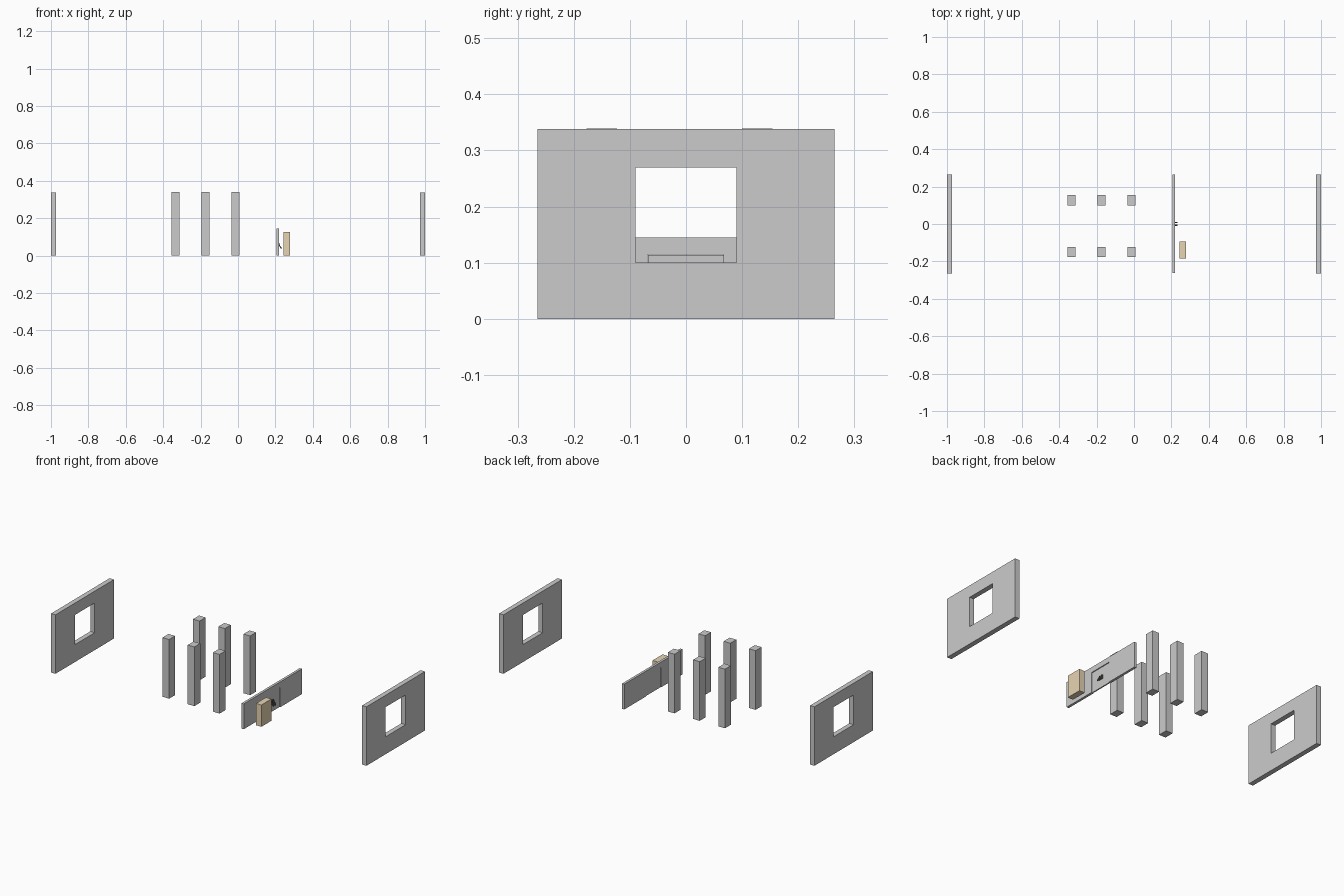
import bpy, bmesh

if "Cube" in bpy.data.objects:
    bpy.data.objects.remove(bpy.data.objects["Cube"])


def material(name, color):
    m = bpy.data.materials.new(name)
    m.diffuse_color = (*color, 1)
    m.use_nodes = True
    m.node_tree.nodes["Principled BSDF"].inputs["Base Color"].default_value = m.diffuse_color
    return m


def add_object(name, bm, mat=None):
    bmesh.ops.recalc_face_normals(bm, faces=bm.faces)
    mesh = bpy.data.meshes.new(name)
    bm.to_mesh(mesh)
    bm.free()
    obj = bpy.data.objects.new(name, mesh)
    bpy.context.collection.objects.link(obj)
    if mat:
        mesh.materials.append(mat)
    return obj


def box(name, x, y, z, mat=None):
    bm = bmesh.new()
    bmesh.ops.create_cube(bm, size=1)
    for v in bm.verts:
        v.co = [r[0] if c < 0 else r[1] for c, r in zip(v.co, (x, y, z))]
    return add_object(name, bm, mat)


def prism(name, outline, axis, lo, hi, mat=None):
    """Extrude a closed outline along x (points y,z) or y (points x,z)."""
    def place(p, t):
        return (t, p[0], p[1]) if axis == 'x' else (p[0], t, p[1])
    bm = bmesh.new()
    a = [bm.verts.new(place(p, lo)) for p in outline]
    b = [bm.verts.new(place(p, hi)) for p in outline]
    bm.faces.new(a)
    bm.faces.new(b)
    for i in range(len(a)):
        j = (i + 1) % len(a)
        bm.faces.new((a[i], a[j], b[j], b[i]))
    return add_object(name, bm, mat)


def window_wall(name, x0, x1):
    """Wall slab with a rectangular through-hole."""
    outer = [(-.265, 0), (.265, 0), (.265, .338), (-.265, .338)]
    inner = [(-.09, .1), (.09, .1), (.09, .27), (-.09, .27)]
    bm = bmesh.new()
    o0, i0, o1, i1 = [[bm.verts.new((x, y, z)) for y, z in loop]
                      for x in (x0, x1) for loop in (outer, inner)]
    for i in range(4):
        j = (i + 1) % 4
        for p, q in ((o0, i0), (o1, i1), (o0, o1), (i0, i1)):
            bm.faces.new((p[i], p[j], q[j], q[i]))
    return add_object(name, bm)


door_grey = material("door_grey", (.6, .6, .6))
dark = material("dark_metal", (.12, .12, .09))
tan = material("tan", (.8, .66, .45))

# End walls with windows
window_wall("end_wall_left", -1, -.972)
window_wall("end_wall_right", .972, 1)

# Two rows of pillars
for i, x in enumerate((-.334, -.174, -.014)):
    for side, y in (("back", .127), ("front", -.15)):
        box(f"pillar_{side}_{i + 1}", (x - .021, x + .021),
            (y - .027, y + .027), (0, .339))

# Low partition with a doorway
prism("partition_wall", [(-.262, 0), (-.069, 0), (-.069, .115), (.067, .115),
                         (.067, 0), (.265, 0), (.265, .145), (-.262, .145)],
      'x', .206, .22)
box("door", (.209, .216), (-.068, .067), (0, .114), door_grey)

# Door handle: back plate with two bent levers
box("handle_plate", (.215, .219), (-.012, .014), (.045, .068), dark)
lever = [(.216, .068), (.221, .066), (.225, .052), (.232, .045),
         (.232, .036), (.227, .038), (.221, .049), (.216, .062)]
for name, y in (("handle_lever_front", -.01), ("handle_lever_back", .006)):
    prism(name, lever, 'y', y, y + .006, dark)

# Tan crate beside the partition
box("crate", (.244, .278), (-.185, -.094), (0, .125), tan)
